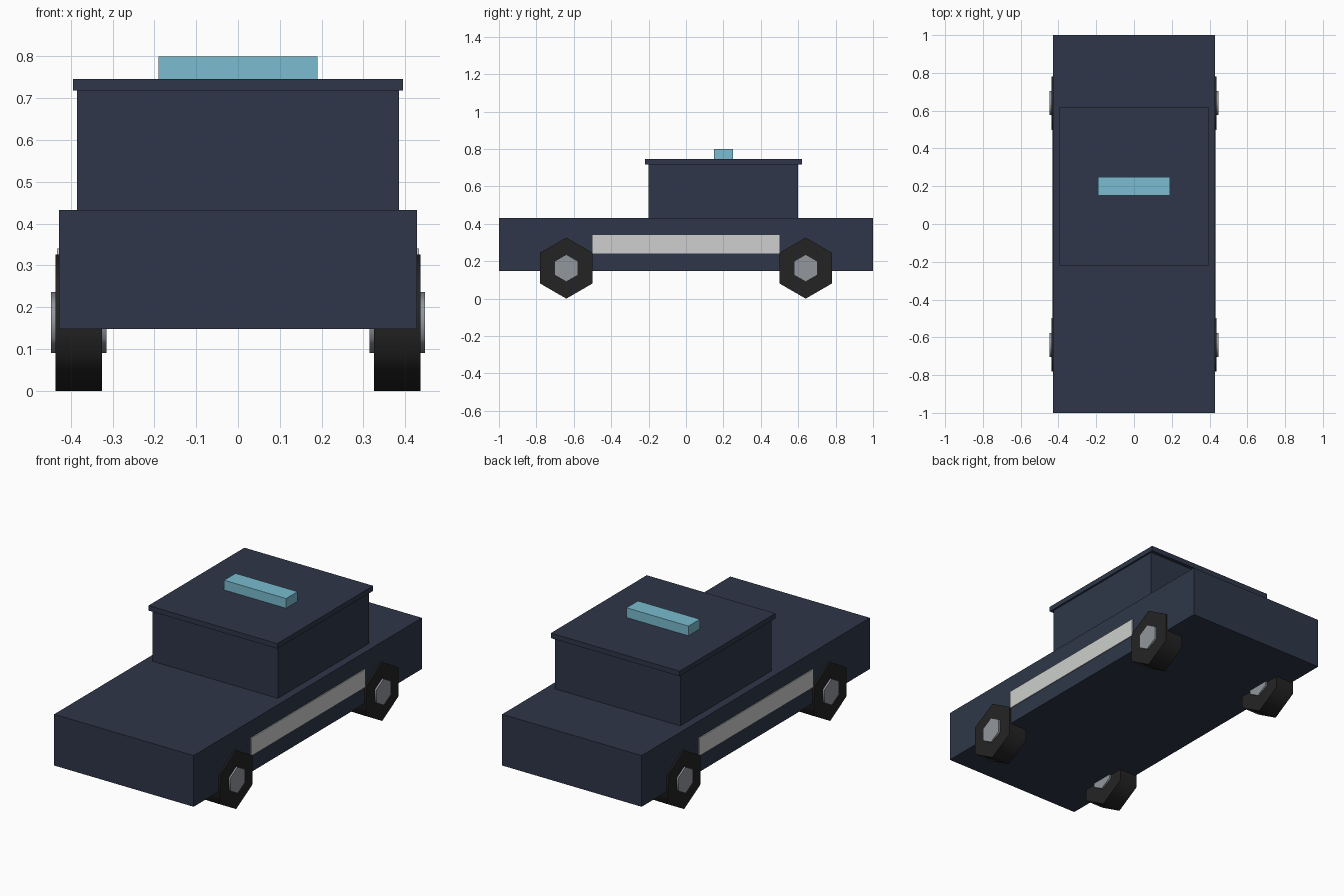
import bpy
import math

cube = bpy.data.objects.get("Cube")
if cube:
    bpy.data.objects.remove(cube, do_unlink=True)


def material(name, srgb):
    """Flat material from 8-bit display colour, stored as linear."""
    linear = [((c / 255 + 0.055) / 1.055) ** 2.4 for c in srgb]
    mat = bpy.data.materials.new(name)
    mat.use_nodes = True
    mat.diffuse_color = (*linear, 1)
    bsdf = mat.node_tree.nodes["Principled BSDF"]
    bsdf.inputs["Base Color"].default_value = (*linear, 1)
    bsdf.inputs["Roughness"].default_value = 0.8
    return mat


navy = material("navy paint", (46, 54, 72))
white = material("white stripe", (205, 207, 205))
blue = material("light blue", (122, 188, 208))
rubber = material("black rubber", (36, 36, 36))
steel = material("grey steel", (146, 151, 157))


def box(name, x, y, z, mat):
    """Box spanning the given (low, high) ranges."""
    spans = (x, y, z)
    bpy.ops.mesh.primitive_cube_add(size=1, location=[(a + b) / 2 for a, b in spans])
    ob = bpy.context.object
    ob.name = name
    ob.scale = [b - a for a, b in spans]
    bpy.ops.object.transform_apply(location=False, rotation=False, scale=True)
    ob.data.materials.append(mat)


def hexagon(name, radius, inner, outer, side, y, mat):
    """Six-sided disc along x with a corner pointing up."""
    bpy.ops.mesh.primitive_cylinder_add(
        vertices=6, radius=radius, depth=outer - inner,
        location=(side * (inner + outer) / 2, y, 0.163),
        rotation=(0, math.pi / 2, 0))
    ob = bpy.context.object
    ob.name = name
    bpy.ops.object.transform_apply(location=False, rotation=True, scale=False)
    # Put a corner at the top
    if max(v.co.z for v in ob.data.vertices) < radius * 0.99:
        ob.rotation_euler.x = math.pi / 6
    ob.data.materials.append(mat)
    bpy.ops.object.shade_smooth_by_angle(angle=math.radians(65))


# Body, cabin, roof and roof light
box("body", (-0.428, 0.428), (-1, 1), (0.148, 0.432), navy)
box("cabin", (-0.385, 0.385), (-0.2, 0.6), (0.432, 0.72), navy)
box("roof", (-0.395, 0.395), (-0.22, 0.62), (0.718, 0.746), navy)
box("roof_light", (-0.19, 0.19), (0.15, 0.25), (0.746, 0.8), blue)

# Side stripes and wheels
for side, label in ((1, "left"), (-1, "right")):
    xs = sorted((side * 0.425, side * 0.433))
    box(label + "_stripe", xs, (-0.5, 0.5), (0.24, 0.34), white)
    for y, end in ((-0.64, "front"), (0.64, "rear")):
        hexagon(f"{end}_{label}_wheel", 0.163, 0.325, 0.437, side, y, rubber)
        hexagon(f"{end}_{label}_hub", 0.073, 0.315, 0.447, side, y, steel)
